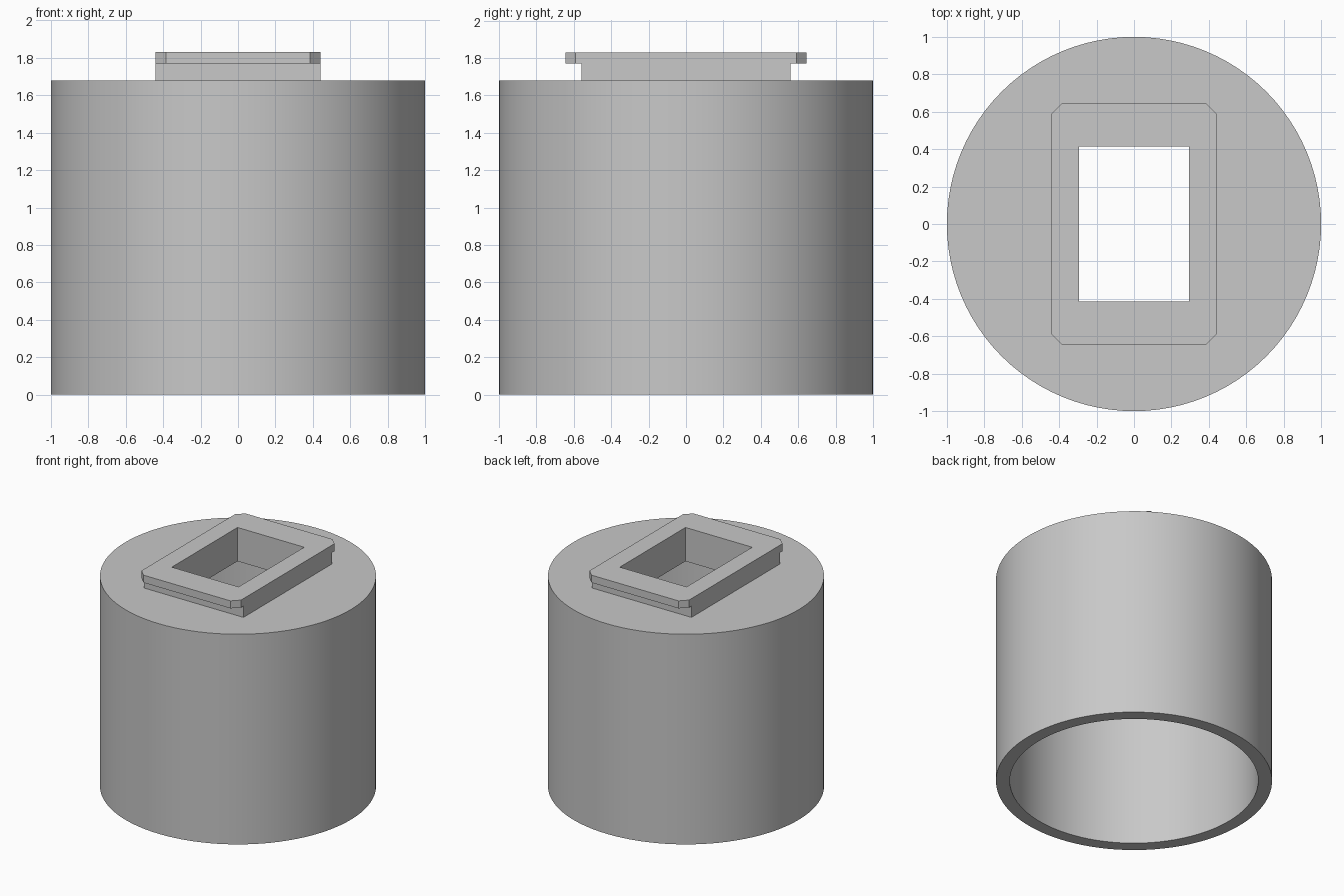
import bpy
import bmesh
import math
from mathutils import Matrix

cube = bpy.data.objects.get("Cube")
if cube:
    bpy.data.objects.remove(cube, do_unlink=True)

BODY_TOP, NECK_TOP, FLANGE_TOP = 1.68, 1.77, 1.83
ROOF_UNDERSIDE = 1.56
RADIUS, WALL, SIDES = 1.0, 0.1, 96

grey = bpy.data.materials.new("plain grey")
grey.use_nodes = True
grey.diffuse_color = (0.58, 0.58, 0.58, 1)
grey.node_tree.nodes["Principled BSDF"].inputs["Base Color"].default_value = (0.58, 0.58, 0.58, 1)


def finish(name, bm):
    bmesh.ops.recalc_face_normals(bm, faces=bm.faces)
    mesh = bpy.data.meshes.new(name)
    bm.to_mesh(mesh)
    bm.free()
    mesh.materials.append(grey)
    obj = bpy.data.objects.new(name, mesh)
    bpy.context.collection.objects.link(obj)
    return obj


def block(name, half_x, half_y, z0, z1, chamfer=0):
    """Box between two heights, with optional cut vertical corners."""
    bm = bmesh.new()
    scale = Matrix.Diagonal((2 * half_x, 2 * half_y, z1 - z0, 1))
    bmesh.ops.create_cube(bm, size=1, matrix=Matrix.Translation((0, 0, (z0 + z1) / 2)) @ scale)
    if chamfer:
        upright = [e for e in bm.edges if abs(e.verts[0].co.z - e.verts[1].co.z) > 0.01]
        bmesh.ops.bevel(bm, geom=upright, offset=chamfer, offset_type='OFFSET',
                        segments=1, affect='EDGES')
    return finish(name, bm)


def cup(name):
    """Round shell, closed on top and open underneath."""
    bm = bmesh.new()
    rings = []
    for radius, z in ((RADIUS - WALL, ROOF_UNDERSIDE), (RADIUS - WALL, 0),
                      (RADIUS, 0), (RADIUS, BODY_TOP)):
        rings.append([bm.verts.new((radius * math.cos(a), radius * math.sin(a), z))
                      for a in (math.tau * i / SIDES for i in range(SIDES))])
    for low, high in zip(rings, rings[1:]):
        for i in range(SIDES):
            j = (i + 1) % SIDES
            bm.faces.new((low[i], low[j], high[j], high[i]))
    bm.faces.new(rings[0])
    bm.faces.new(rings[-1])
    return finish(name, bm)


# Main parts
body = cup("round_body")
neck = block("neck", 0.44, 0.56, BODY_TOP, NECK_TOP)
flange = block("top_flange", 0.44, 0.645, NECK_TOP, FLANGE_TOP, 0.055)

# Rectangular opening through the roof, neck and flange
cutter = block("opening_cutter", 0.295, 0.415, 1.3, 2.0)
cutter.hide_render = True
for part in (body, neck, flange):
    cut = part.modifiers.new("opening", 'BOOLEAN')
    cut.operation = 'DIFFERENCE'
    cut.solver = 'EXACT'
    cut.object = cutter
    bpy.ops.object.select_all(action='DESELECT')
    part.select_set(True)
    bpy.context.view_layer.objects.active = part
    bpy.ops.object.modifier_apply(modifier=cut.name)
bpy.data.objects.remove(cutter, do_unlink=True)

# Smooth the round walls, keep the rims sharp
bpy.ops.object.select_all(action='DESELECT')
body.select_set(True)
bpy.context.view_layer.objects.active = body
bpy.ops.object.shade_smooth_by_angle(angle=math.radians(30))
